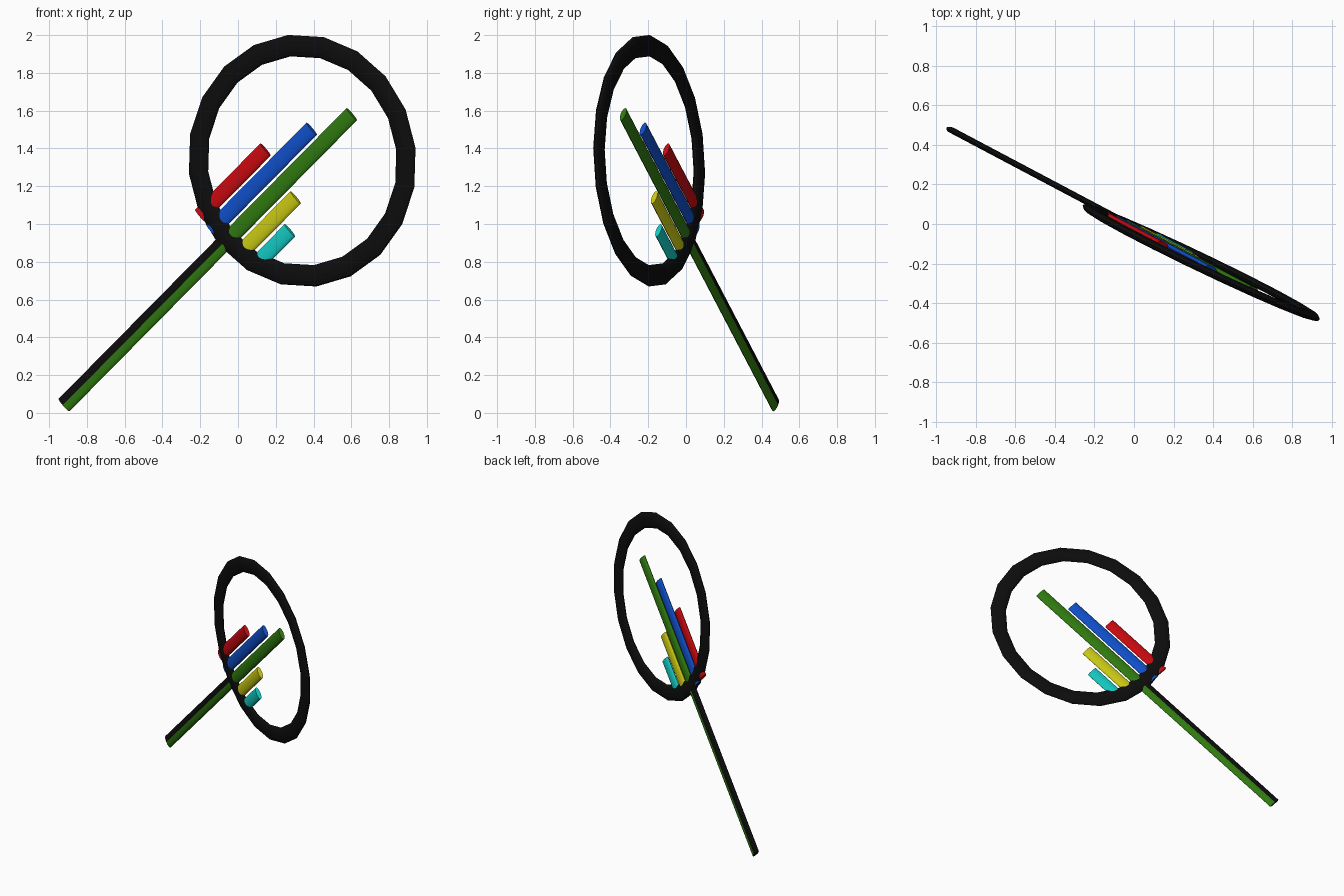
import bpy, math
from mathutils import Matrix, Vector

if "Cube" in bpy.data.objects:
    bpy.data.objects.remove(bpy.data.objects["Cube"])

# Tilted frame: x along the handle, z across the thin direction
axis = Vector((0.659, -0.349, 0.667)).normalized()
normal = Vector((0.431, 0.901, 0.045))
normal = (normal - axis * normal.dot(axis)).normalized()
side = normal.cross(axis)
rot = Matrix((axis, side, normal)).transposed().to_4x4()
FRAME = Matrix.Translation((0.34, -0.195, 1.335)) @ rot
FLAT = 0.35


def paint(obj, name, color):
    mat = bpy.data.materials.get(name) or bpy.data.materials.new(name)
    mat.diffuse_color = (*color, 1)
    mat.use_nodes = True
    mat.node_tree.nodes["Principled BSDF"].inputs["Base Color"].default_value = mat.diffuse_color
    obj.data.materials.append(mat)


def place(obj, name, local):
    obj.name = name
    obj.data.transform(FRAME @ Matrix.Diagonal((1, 1, FLAT, 1)) @ local)


def bar(name, start, end, offset, radius, mat, color):
    bpy.ops.mesh.primitive_cylinder_add(vertices=16, radius=radius, depth=end - start)
    obj = bpy.context.object
    place(obj, name, Matrix.Translation(((start + end) / 2, -offset, 0))
          @ Matrix.Rotation(math.pi / 2, 4, 'Y'))
    bpy.ops.object.shade_smooth_by_angle(angle=math.radians(35))
    paint(obj, mat, color)


BLACK = (0.004, 0.004, 0.004)

# Faceted lens rim
bpy.ops.mesh.primitive_torus_add(major_segments=20, minor_segments=12,
                                 major_radius=0.613, minor_radius=0.057)
rim = bpy.context.object
place(rim, "rim", Matrix.Identity(4))
paint(rim, "black", BLACK)

# Handle, ending inside the rim
bar("handle", -1.927, -0.60, -0.011, 0.044, "black", BLACK)

# Chart bars; the middle one runs on down through the handle
for name, start, end, offset, color in (
    ("red", -0.645, -0.12, 0.187, (0.6, 0.003, 0.005)),
    ("blue", -0.65, 0.157, 0.087, (0.005, 0.08, 0.6)),
    ("green", -1.925, 0.385, -0.014, (0.03, 0.2, 0.005)),
    ("yellow", -0.62, -0.162, -0.116, (0.6, 0.6, 0.007)),
    ("cyan", -0.59, -0.306, -0.221, (0.007, 0.6, 0.55)),
):
    bar(name + "_bar", start, end, offset, 0.044, name, color)
